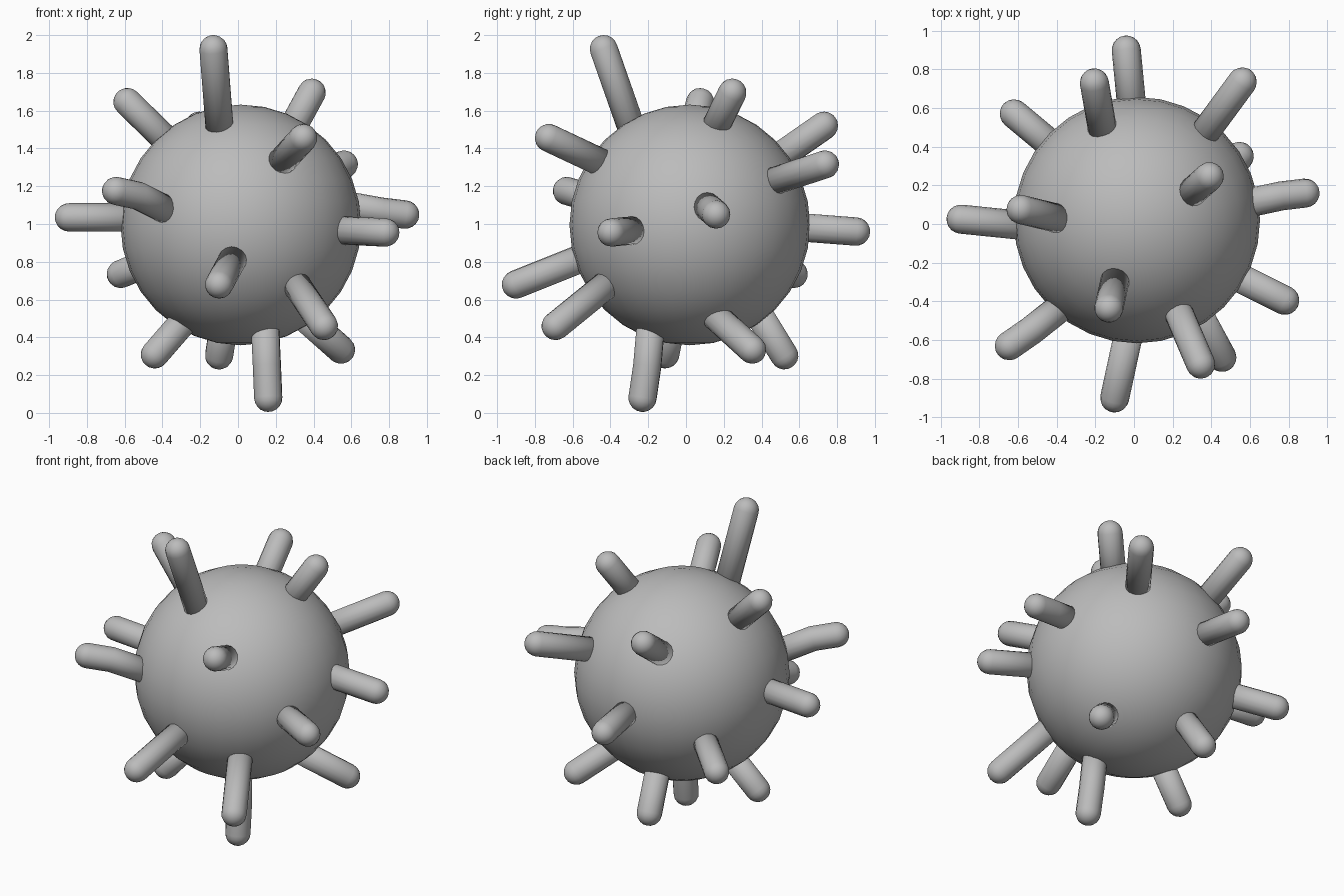
import bpy
import bmesh
from math import sin, cos, pi
from mathutils import Vector

cube = bpy.data.objects.get("Cube")
if cube:
    bpy.data.objects.remove(cube, do_unlink=True)

CENTRE = Vector((0.015, 0.02, 0.995))
BODY_RADIUS = 0.637
SPIKE_RADIUS = 0.075
SIDES = 16

grey = bpy.data.materials.new("plain grey")
grey.use_nodes = True
GREY = (0.5, 0.5, 0.5, 1)
grey.diffuse_color = GREY
grey.node_tree.nodes["Principled BSDF"].inputs["Base Color"].default_value = GREY


def finish(name, bm):
    """Turn a bmesh into a smooth grey object."""
    bmesh.ops.recalc_face_normals(bm, faces=bm.faces)
    for face in bm.faces:
        face.smooth = True
    mesh = bpy.data.meshes.new(name)
    bm.to_mesh(mesh)
    bm.free()
    mesh.materials.append(grey)
    obj = bpy.data.objects.new(name, mesh)
    bpy.context.collection.objects.link(obj)
    return obj


def spike(name, *path):
    """Round-ended tube along the path, rooted inside the body."""
    points = [Vector(p) for p in path]
    start = (points[1] - points[0]).normalized()
    end = (points[-1] - points[-2]).normalized()
    points[0] -= start * 0.1
    # Each ring: centre, direction, radius
    rings = []
    for i, p in enumerate(points):
        before = points[max(i - 1, 0)]
        after = points[min(i + 1, len(points) - 1)]
        rings.append((p, (after - before).normalized(), SPIKE_RADIUS))
    # Dome over the tip
    for k in range(1, 5):
        a = k * pi / 10
        rings.append((points[-1] + end * SPIKE_RADIUS * sin(a), end, SPIKE_RADIUS * cos(a)))
    bm = bmesh.new()
    base = start.to_track_quat("Z", "Y")
    loops = []
    for centre, direction, radius in rings:
        turn = start.rotation_difference(direction) @ base
        loops.append([bm.verts.new(centre + turn @ Vector(
            (radius * cos(2 * pi * s / SIDES), radius * sin(2 * pi * s / SIDES), 0)))
            for s in range(SIDES)])
    for low, high in zip(loops, loops[1:]):
        for s in range(SIDES):
            t = (s + 1) % SIDES
            bm.faces.new((low[s], low[t], high[t], high[s]))
    apex = bm.verts.new(points[-1] + end * SPIKE_RADIUS)
    for s in range(SIDES):
        bm.faces.new((loops[-1][s], loops[-1][(s + 1) % SIDES], apex))
    bm.faces.new(loops[0][::-1])
    return finish(name, bm)


# Round body
bm = bmesh.new()
bmesh.ops.create_uvsphere(bm, u_segments=32, v_segments=16, radius=BODY_RADIUS)
bmesh.ops.translate(bm, verts=bm.verts, vec=CENTRE)
finish("body", bm)

# Upper spikes: root on the body, then the centre of the round tip
spike("top_spike", (-.10, -.30, 1.54), (-.13, -.435, 1.925))
spike("upper_right_spike", (-.40, .03, 1.465), (-.585, .075, 1.645))
spike("upper_left_spike", (.30, .165, 1.53), (.39, .245, 1.695))
spike("upper_back_right_spike", (-.165, .50, 1.36), (-.205, .73, 1.52))
spike("upper_back_left_spike", (.38, .49, 1.235), (.56, .735, 1.315))
spike("upper_front_left_spike", (.24, -.48, 1.34), (.345, -.725, 1.455))

# Middle spikes, some gently bent
spike("front_right_spike", (-.41, -.455, 1.09), (-.53, -.55, 1.15), (-.645, -.63, 1.175))
spike("left_spike", (.62, .115, 1.09), (.76, .145, 1.065), (.885, .16, 1.05))
spike("front_left_spike", (.57, -.29, .965), (.78, -.395, .955))
spike("right_spike", (-.60, -.005, 1.035), (-.895, .025, 1.035))
spike("back_spike", (-.015, .64, .98), (-.04, .90, .96))
spike("front_spike", (-.035, -.60, .80), (-.10, -.90, .68))
spike("back_right_spike", (-.44, .42, .81), (-.62, .57, .735))

# Lower spikes
spike("lower_front_left_spike", (.325, -.45, .655), (.455, -.69, .46))
spike("lower_left_spike", (.37, .18, .49), (.545, .35, .335))
spike("lower_right_spike", (-.31, -.08, .46), (-.44, -.11, .31))
spike("lower_back_spike", (-.07, .40, .50), (-.10, .52, .305))
spike("bottom_spike", (.145, -.19, .42), (.153, -.205, .25), (.16, -.23, .08))
